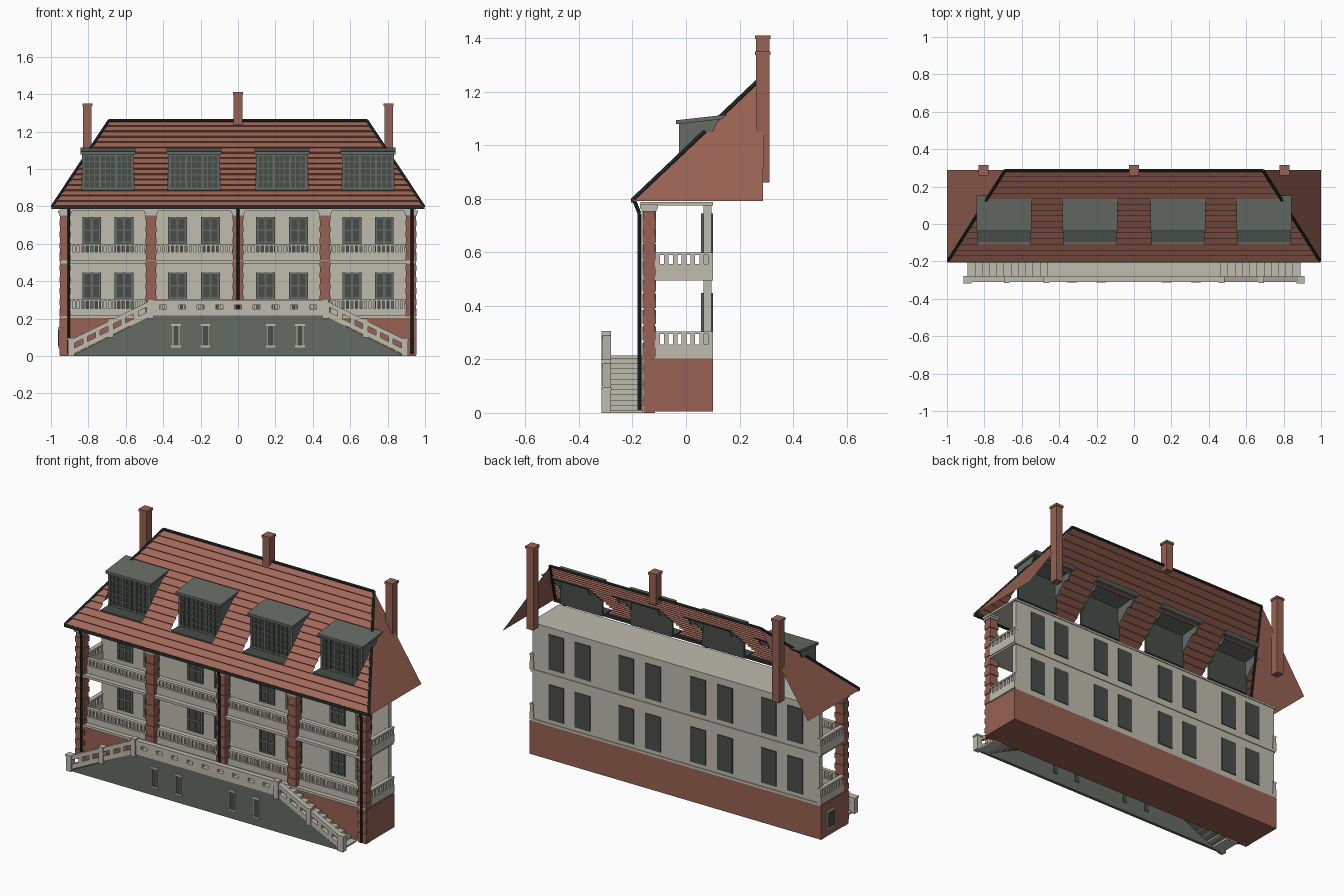
import bpy, bmesh
from mathutils import Vector

old = bpy.data.objects.get("Cube")
if old:
    bpy.data.objects.remove(old, do_unlink=True)


def material(name, *rgb):
    m = bpy.data.materials.new(name)
    m.use_nodes = True
    m.diffuse_color = (*rgb, 1)
    m.node_tree.nodes["Principled BSDF"].inputs["Base Color"].default_value = (*rgb, 1)
    return m


BRICK = material("brick red", 0.31, 0.12, 0.085)
TILE = material("roof tile red", 0.36, 0.14, 0.1)
STONE = material("pale stone", 0.52, 0.5, 0.43)
SLATE = material("slate grey", 0.13, 0.147, 0.127)
GLASS = material("dark glass", 0.065, 0.075, 0.066)
IRON = material("dark iron", 0.025, 0.031, 0.026)


def finish(name, mat, bm, fix=True):
    if fix:
        bmesh.ops.recalc_face_normals(bm, faces=bm.faces)
    me = bpy.data.meshes.new(name)
    bm.to_mesh(me)
    bm.free()
    me.materials.append(mat)
    ob = bpy.data.objects.new(name, me)
    bpy.context.collection.objects.link(ob)


def prism(bm, profile, x0, x1):
    """Solid with a (y, z) profile running from x0 to x1."""
    a = [bm.verts.new((x0, y, z)) for y, z in profile]
    b = [bm.verts.new((x1, y, z)) for y, z in profile]
    bm.faces.new(a)
    bm.faces.new(b[::-1])
    for i in range(len(a)):
        j = (i + 1) % len(a)
        bm.faces.new((a[i], b[i], b[j], a[j]))


def boxes(name, mat, items):
    """Boxes (x0, x1, y0, y1, z0, z1[, rise along x])."""
    bm = bmesh.new()
    for x0, x1, y0, y1, z0, z1, *rise in items:
        first = len(bm.verts)
        prism(bm, [(y0, z0), (y1, z0), (y1, z1), (y0, z1)], x0, x1)
        if rise:
            bm.verts.ensure_lookup_table()
            for v in bm.verts[first:]:
                if v.co.x == max(w.co.x for w in bm.verts[first:]):
                    v.co.z += rise[0]
    finish(name, mat, bm)


def both(items):
    """Add the mirror image of each box across x = 0."""
    out = list(items)
    for x0, x1, y0, y1, z0, z1, *r in items:
        d = r[0] if r else 0
        out.append((-x1, -x0, y0, y1, z0 + d, z1 + d, -d))
    return out


def rods(name, mat, paths, radius):
    bm = bmesh.new()
    for path in paths:
        for p, q in zip(path, path[1:]):
            p, q = Vector(p), Vector(q)
            mx = (q - p).to_track_quat('Z', 'Y').to_matrix().to_4x4()
            mx.translation = (p + q) / 2
            bmesh.ops.create_cone(bm, cap_ends=True, segments=8, radius1=radius,
                                  radius2=radius, depth=(q - p).length, matrix=mx)
    finish(name, mat, bm)


# Body: plinth, floors, rear wall
boxes("plinth", BRICK, [(-.955, .955, -.155, .1, .005, .203)])
boxes("floor_slabs", STONE, [(-.95, .95, -.162, .1, z, z + .015) for z in (.202, .495)]
      + [(-.95, .95, -.17, .1, .775, .787)])
boxes("rear_wall", STONE, [(-.94, .94, .065, .095, .21, .78)])
boxes("plinth_window_frame", STONE, [(-.96, -.95, -.025, .05, .04, .155)])
boxes("plinth_window_glass", GLASS, [(-.963, -.95, -.012, .037, .053, .142)])

# Wall windows, glazed right through the wall
frames, panes = [], []
for x in (.147, .323, .61, .782):
    for z in (.24, .537):
        t = z + .207
        panes.append((x - .05, x + .05, .062, .1, z, t))
        for dx in (-.05, -.006, .038):
            frames.append((x + dx, x + dx + .012, .056, .063, z, t))
        for k in range(4):
            h = z + k * .066
            frames.append((x - .05, x + .05, .057, .063, h, h + .008))
boxes("window_glass", GLASS, both(panes))
boxes("window_frames", SLATE, both(frames))

# Brick piers built of alternating courses, with stone capitals
courses, caps = [], []
for x, base in ((0, .2), (.465, .2), (-.465, .2), (.925, 0), (-.925, 0)):
    n = round((.755 - base) / .03)
    h = (.755 - base) / n
    for i in range(n):
        e = .03 if i % 2 else .026
        courses.append((x - e, x + e, -.133 - e, -.142 + e, base + i * h, base + (i + 1) * h))
    caps += [(x - .032, x + .032, -.166, -.11, .752, .764),
             (x - .037, x + .037, -.172, -.105, .764, .778)]
boxes("brick_piers", BRICK, courses)
boxes("pier_capitals", STONE, caps)

# Balcony parapets: solid panel, small balusters, top rail
parapet = []
for z, low in ((.21, .045), (.505, .052)):
    top = z + .094
    for z0, z1 in ((z, z + low), (top - .01, top)):
        parapet.append((-.9, .9, -.135, -.113, z0, z1))
        parapet += both([(.93, .955, -.115, .1, z0, z1)])
    for i in range(75):
        x = -.89 + i * .024
        parapet.append((x - .006, x + .006, -.13, -.117, z + low, top - .01))
    for i in range(7):
        y = -.115 + i * .033
        parapet += both([(.934, .951, y, y + .017, z + low, top - .01)])
boxes("balcony_parapets", STONE, parapet)

# Terrace and the two flights of steps
W, E, H = .465, .89, .215
boxes("terrace_wall", SLATE, [(-W, W, -.305, -.287, 0, H)])
bm = bmesh.new()
for s in (1, -1):
    ring = [[bm.verts.new((s * x, y, z)) for x, z in ((W, 0), (E, 0), (W, H))] for y in (-.305, -.287)]
    bm.faces.new(ring[0])
    bm.faces.new(ring[1])
    for i in range(3):
        j = (i + 1) % 3
        bm.faces.new((ring[0][i], ring[0][j], ring[1][j], ring[1][i]))
finish("stair_side_walls", SLATE, bm)
boxes("terrace_floor", STONE, [(-W, W, -.29, -.155, H - .012, H)])
N = 11
run, rise = (E - W) / N, H / N
boxes("steps", STONE, both([(W + i * run, W + (i + 1) * run, -.288, -.16,
                             max(0, H - (i + 2) * rise), H - (i + .5) * rise) for i in range(N)]))
boxes("stair_undersides", SLATE, both([(W, E - .05, -.288, -.16, H - .05, H - .04, -.165)]))

# Terrace balustrade: lower and upper rail with blocks between the slots
Y0, Y1 = -.308, -.284
rail = [(-W, W, Y0, Y1, H, .25), (-W, W, Y0 - .003, Y1 + .003, .272, .298)]
for i in range(10):
    x = -.45 + i * .1
    rail.append((x - .031, x + .031, Y0, Y1, .25, .272))
slope = -(H - .005) / (E - W)
flight = [(W, E, Y0, Y1, H, .245, slope * (E - W)),
          (W, E, Y0 - .003, Y1 + .003, .272, .298, slope * (E - W))]
for i in range(7):
    x = W + i * .068
    w = min(.025, E - x)
    flight.append((x, x + w, Y0, Y1, .24 + slope * (x - W), .275 + slope * (x - W), slope * w))
posts = [(W - .012, W + .018, -.315, -.28, .2, .305),
         (.665, .695, -.315, -.28, .1, .2),
         (.873, .908, -.315, -.28, 0, .085), (.869, .912, -.317, -.278, .085, .095)]
boxes("terrace_balustrade", STONE, rail + both(flight + posts))

# Slit windows in the terrace wall
slits, trims = [], []
for x in (.175, .332):
    slits.append((x - .014, x + .014, -.307, -.284, .055, .16))
    for z in (.045, .16):
        trims.append((x - .026, x + .026, -.312, -.3, z, z + .01))
    for d in (-.018, .014):
        trims.append((x + d, x + d + .004, -.309, -.3, .055, .16))
boxes("slit_glass", GLASS, both(slits))
boxes("slit_trims", STONE, both(trims))

# Tiled front slope in overlapping courses, left open at the dormers
DORMERS = (-.695, -.235, .235, .695)
HALF = .138
ROWS, OPEN = 16, range(3, 10)
EAVE, RIDGE, TOP_W = Vector((0, -.195, .797)), Vector((0, .29, 1.255)), .69
lift = Vector((0, -.006, .0065))


def half_width(t):
    return 1 + (TOP_W - 1) * t


bm = bmesh.new()
for r in range(ROWS):
    t0, t1 = r / ROWS, (r + 1) / ROWS
    a, b = EAVE.lerp(RIDGE, t0), EAVE.lerp(RIDGE, t1)
    cuts = [-2]
    if r in OPEN:
        for d in DORMERS:
            cuts += [d - HALF, d + HALF]
    cuts.append(2)
    for lo, hi in zip(cuts[::2], cuts[1::2]):
        w0, w1 = half_width(t0), half_width(t1)
        l0, h0 = max(lo, -w0), min(hi, w0)
        if h0 <= l0:
            continue
        l1, h1 = min(max(lo, -w1), h0), max(min(hi, w1), l0)
        ends = [(l0, a), (h0, a), (h0, a + lift), (h1, b), (l1, b), (l0, a + lift)]
        v = [bm.verts.new((x, p.y, p.z)) for x, p in ends]
        bm.faces.new((v[0], v[1], v[2], v[5]))
        bm.faces.new((v[5], v[2], v[3], v[4]))
finish("tiled_roof", TILE, bm, fix=False)

# Plain hip ends
bm = bmesh.new()
for s in (1, -1):
    pts = [(s, -.195, .792), (s, .288, .792), (s * TOP_W, .29, 1.255)]
    bm.faces.new([bm.verts.new(p) for p in pts][::s])
finish("hip_ends", BRICK, bm, fix=False)

# Ridge and hip cappings, gutter, downpipes
rods("ridge_and_hips", IRON, [[(-.993, -.195, .8), (-TOP_W, .287, 1.258),
                               (TOP_W, .287, 1.258), (.993, -.195, .8)]], .008)
boxes("gutter", IRON, [(-.998, .998, -.205, -.185, .785, .802)])
rods("downpipes", IRON, [[(x, -.192, .79), (x, -.174, .745), (x, -.174, z)]
                         for x, z in ((-.905, .01), (0, .216), (.93, .01))], .007)

# Dormers
roof, cheeks = bmesh.new(), bmesh.new()
glass, bars, sills = [], [], []
for x in DORMERS:
    prism(roof, [(-.037, 1.078), (-.037, 1.093), (.153, 1.114), (.135, 1.097)], x - .148, x + .148)
    for s in (-HALF, HALF - .008):
        prism(cheeks, [(-.025, .962), (-.025, 1.082), (.125, 1.1), (.1, 1.05), (.068, 1.05)],
              x + s, x + s + .008)
    glass.append((x - HALF, x + HALF, -.02, -.012, .885, 1.085))
    sills.append((x - HALF, x + HALF, -.1, -.012, .88, .888))
    for i in range(10):
        w = .006 if i % 3 == 0 else .0025
        c = x + (i - 4.5) * .029
        bars.append((c - w, c + w, -.026, -.02, .89, 1.08))
    for i in range(6):
        w = .006 if i in (0, 5) else .0025
        z = .895 + i * .036
        bars.append((x - HALF, x + HALF, -.025, -.02, z - w, z + w))
finish("dormer_roofs", SLATE, roof)
finish("dormer_cheeks", SLATE, cheeks)
boxes("dormer_glass", GLASS, glass)
boxes("dormer_bars", SLATE, bars)
boxes("dormer_sills", GLASS, sills)

# Chimneys with projecting caps
stacks = []
for x, z0, z1 in ((0, 1.225, 1.41), (-.805, .86, 1.35), (.805, .86, 1.35)):
    stacks += [(x - .023, x + .023, .262, .312, z0, z1 - .012),
               (x - .027, x + .027, .258, .316, z1 - .014, z1)]
boxes("chimneys", BRICK, stacks)
